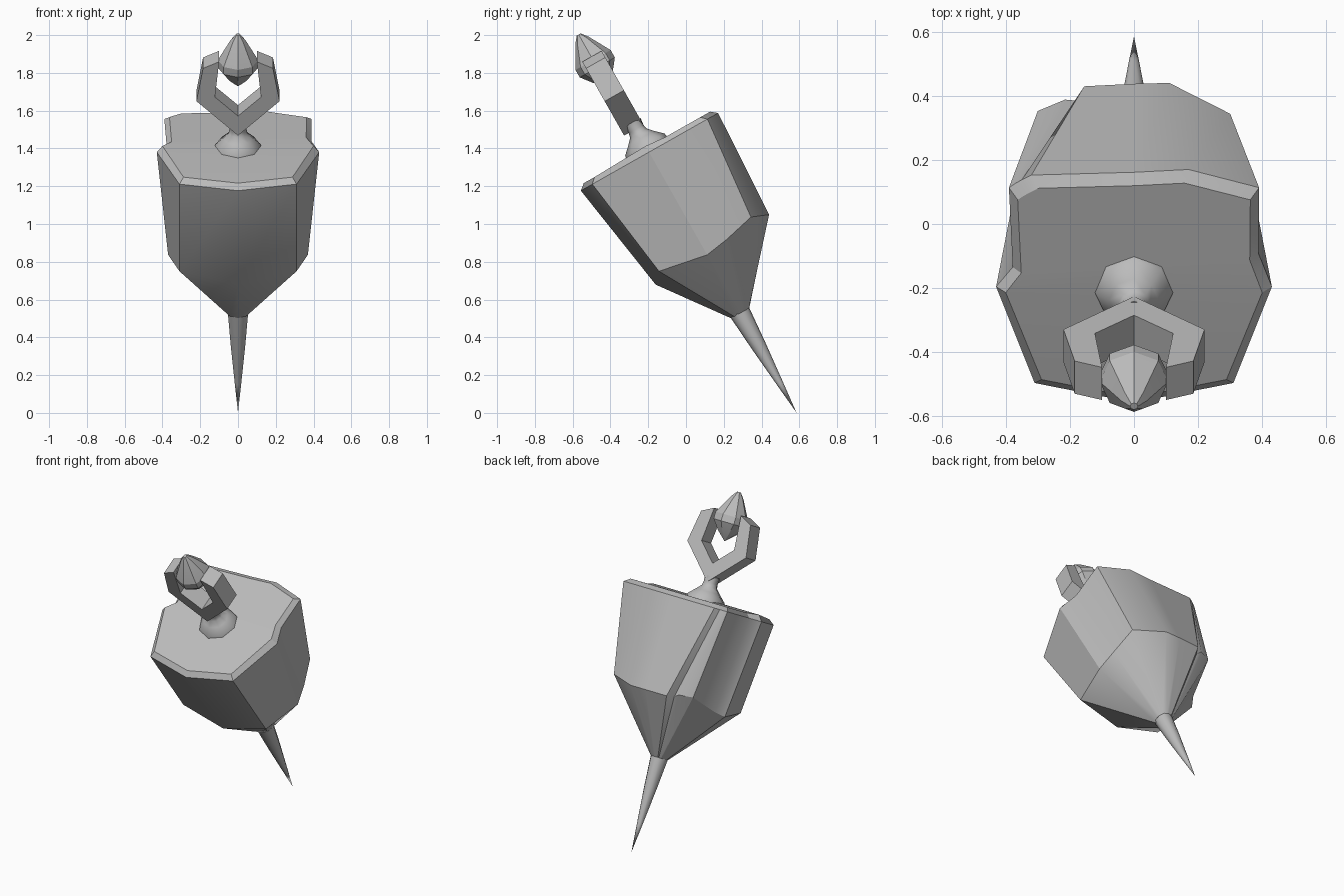
import bpy, bmesh, math
from mathutils import Vector, Matrix

cube = bpy.data.objects.get("Cube")
if cube:
    bpy.data.objects.remove(cube, do_unlink=True)

grey = bpy.data.materials.new("plain_grey")
grey.use_nodes = True
grey.diffuse_color = (0.5, 0.5, 0.5, 1)
grey.node_tree.nodes["Principled BSDF"].inputs["Base Color"].default_value = (0.5, 0.5, 0.5, 1)

# Everything is built upright on its own axis, then leaned forward from the spike tip
LEAN = Matrix.Translation((0, 0.58, 0.01)) @ Matrix.Rotation(math.radians(29.5), 4, 'X')


def finish(name, bm, angle):
    bmesh.ops.recalc_face_normals(bm, faces=bm.faces)
    bm.transform(LEAN)
    me = bpy.data.meshes.new(name)
    bm.to_mesh(me)
    bm.free()
    me.materials.append(grey)
    ob = bpy.data.objects.new(name, me)
    bpy.context.collection.objects.link(ob)
    bpy.ops.object.select_all(action='DESELECT')
    ob.select_set(True)
    bpy.context.view_layer.objects.active = ob
    bpy.ops.object.shade_smooth_by_angle(angle=math.radians(angle))
    return ob


def bridge(bm, a, b):
    n = len(a)
    for i in range(n):
        bm.faces.new((a[i], a[(i + 1) % n], b[(i + 1) % n], b[i]))


def lathe(name, profile, sides, angle, shift=0.0):
    """Turn (radius, height) points around the upright axis; cap both ends."""
    bm = bmesh.new()
    rings = []
    for r, h in profile:
        rings.append([bm.verts.new((r * math.sin(2 * math.pi * k / sides),
                                    shift + r * math.cos(2 * math.pi * k / sides), h))
                      for k in range(sides)])
    for a, b in zip(rings, rings[1:]):
        bridge(bm, a, b)
    bm.faces.new(rings[0])
    bm.faces.new(rings[-1])
    bmesh.ops.remove_doubles(bm, verts=bm.verts, dist=0.0005)
    return finish(name, bm, angle)


# Body: faceted outline at the rim, and matching corners at the lower bend
rim = [(0, -.415), (.31, -.345), (.43, 0), (.388, .12), (.39, .355), (.17, .42), (0, .41),
       (-.32, .40), (-.35, .383), (-.37, .37), (-.39, .355), (-.378, .07), (-.43, 0), (-.31, -.345)]
bend = [(0, -.315, .947), (.31, -.265, 1.0), (.37, 0, .95), (.345, .13, .97), (.30, .30, 1.01),
        (.11, .39, .974), (0, .387, .974), (-.155, .378, .974), (-.18, .33, .98),
        (-.215, .345, 1.0), (-.30, .31, 1.01), (-.335, .07, .96), (-.37, 0, .95), (-.31, -.265, 1.0)]

bm = bmesh.new()
foot = []
for x, y, h in bend:
    d = Vector((x, y)).normalized() * 0.055
    foot.append(bm.verts.new((d.x, d.y, 0.595)))
low = [bm.verts.new(p) for p in bend]
outer = [bm.verts.new((x, y, 1.575)) for x, y in rim]
inner = [bm.verts.new((x * .93, y * .92, 1.612 if abs(y) < .01 else 1.602)) for x, y in rim]
for a, b in ((foot, low), (low, outer), (outer, inner)):
    bridge(bm, a, b)
bm.faces.new(foot)
# top plate, folded slightly across the middle
bm.faces.new(inner[2:13])
bm.faces.new(inner[12:] + inner[:3])
finish("body", bm, 30)

# Spike under the body
lathe("spike", [(0.0, -.01), (.018, .17), (.04, .40), (.056, .60)], 10, 40)

# Flared neck on the top plate
lathe("neck", [(.125, 1.59), (.12, 1.62), (.078, 1.66), (.05, 1.69), (.045, 1.715), (.05, 1.755)],
      8, 50)

# Open claw: half outline mirrored, then given thickness
half = [(0, 1.716), (.22, 1.925), (.185, 2.125), (.10, 2.165), (.122, 1.95), (0, 1.835)]
bm = bmesh.new()
for s in (1, -1):
    front = [bm.verts.new((s * x, -.072, h)) for x, h in half]
    back = [bm.verts.new((s * x, .045, h)) for x, h in half]
    for i in range(5):
        bm.faces.new((front[i], front[i + 1], back[i + 1], back[i]))
    # two quads per side: lower arm and upper arm
    for ring in (front, back):
        bm.faces.new((ring[0], ring[1], ring[4], ring[5]))
        bm.faces.new((ring[1], ring[2], ring[3], ring[4]))
bmesh.ops.remove_doubles(bm, verts=bm.verts, dist=0.0005)
finish("claw", bm, 20)

# Faceted bud held between the claw tips
lathe("bud", [(0.0, 1.985), (.06, 2.04), (.107, 2.10), (.107, 2.145), (.04, 2.265), (.012, 2.30)],
      8, 25, shift=-.018)
